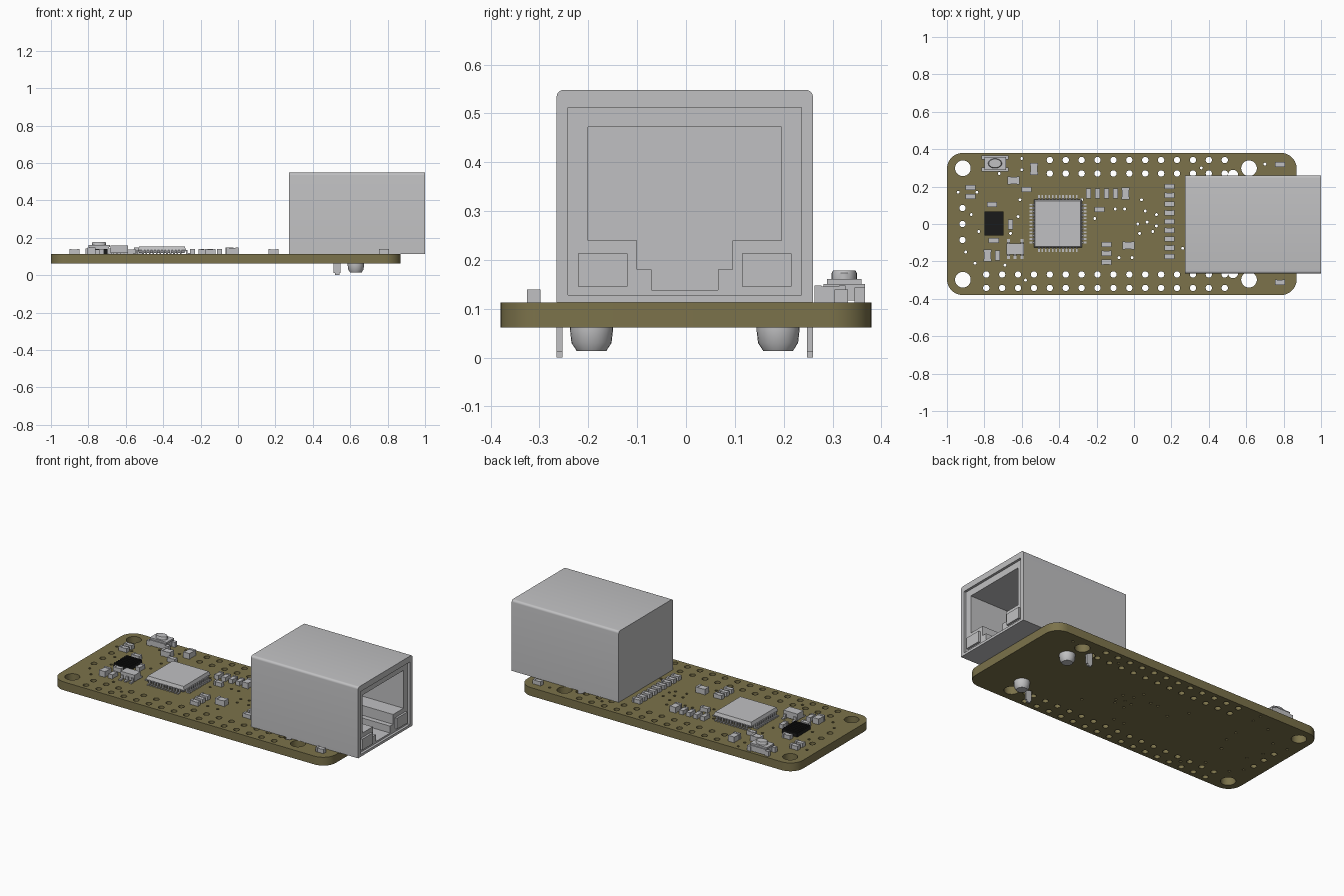
import bpy, bmesh, math
from mathutils import Matrix, Vector

cube = bpy.data.objects.get("Cube")
if cube:
    bpy.data.objects.remove(cube, do_unlink=True)


def material(name, rgb):
    m = bpy.data.materials.new(name)
    m.use_nodes = True
    m.diffuse_color = (*rgb, 1)
    m.node_tree.nodes["Principled BSDF"].inputs["Base Color"].default_value = (*rgb, 1)
    return m


GREY = material("component grey", (.53, .53, .54))
OLIVE = material("board olive", (.2, .17, .07))
BLACK = material("chip black", (.01, .01, .01))
TOP, BOTTOM = .113, .062      # faces of the board
MID = -.0025                  # centre line of the socket


def finish(name, bm, mat, smooth=True):
    bmesh.ops.recalc_face_normals(bm, faces=bm.faces)
    mesh = bpy.data.meshes.new(name)
    bm.to_mesh(mesh)
    bm.free()
    ob = bpy.data.objects.new(name, mesh)
    mesh.materials.append(mat)
    bpy.context.collection.objects.link(ob)
    if smooth:
        bpy.ops.object.select_all(action='DESELECT')
        ob.select_set(True)
        bpy.context.view_layer.objects.active = ob
        bpy.ops.object.shade_smooth_by_angle(angle=math.radians(35))
    return ob


def add_box(bm, x, y, z, sx, sy, sz):
    """Box centred on x, y with its underside at z."""
    m = Matrix.Translation((x, y, z + sz / 2)) @ Matrix.Diagonal((sx, sy, sz, 1))
    return bmesh.ops.create_cube(bm, size=1, matrix=m)["verts"]


def add_prism(bm, pts, start, end):
    """Profile in y, z swept along x."""
    f = bm.faces.new([bm.verts.new((start, u, v)) for u, v in pts])
    r = bmesh.ops.extrude_face_region(bm, geom=[f])["geom"]
    new = [g for g in r if isinstance(g, bmesh.types.BMVert)]
    bmesh.ops.translate(bm, verts=new, vec=(end - start, 0, 0))


def add_lathe(bm, x, y, profile, stretch=1, n=24):
    """Stack of rings (radius, z), closed at both ends."""
    rings = [[bm.verts.new((x + r * math.cos(i * math.tau / n),
                            y + r * stretch * math.sin(i * math.tau / n), z))
              for i in range(n)] for r, z in profile]
    for a, b in zip(rings, rings[1:]):
        for i in range(n):
            j = (i + 1) % n
            bm.faces.new((a[i], a[j], b[j], b[i]))
    bm.faces.new(rings[0])
    bm.faces.new(rings[-1])


def circle(x, y, r, n=20, start=0, sweep=math.tau):
    return [(x + r * math.cos(start + sweep * i / n),
             y + r * math.sin(start + sweep * i / n)) for i in range(n)]


# Circuit board: rounded outline with drilled holes
outline = []
for k, (x, y) in enumerate([(.785, .295), (-.915, .295), (-.915, -.295), (.785, -.295)]):
    outline += circle(x, y, .085, 10, k * math.pi / 2, math.pi / 2 * 10 / 9)
holes = [circle(x, s * .298, .042, 28) for x in (-.915, .615) for s in (1, -1)]
for i in range(16):
    x = -.79 + i * .085
    holes += [circle(x, -.27, .017), circle(x, -.342, .017)]
    if i > 3:
        holes += [circle(x, .27, .017), circle(x, .342, .017)]
holes += [circle(-.917, y, .017) for y in (-.085, 0, .085)]
holes += [circle(.53, s * .263, .027) for s in (1, -1)]
vias = [(-.94, .17), (-.84, .17), (-.87, .05), (-.83, -.04), (-.9, -.15), (-.85, -.21),
        (-.72, .27), (-.6, .35), (-.6, .29), (-.62, .04), (-.61, .13), (-.66, -.05),
        (-.69, -.22), (-.58, -.3), (.04, .13), (.06, .07), (.12, .05), (.07, .01), (.12, -.01),
        (.02, 0), (.1, -.04), (.03, -.05), (-.1, .08), (-.05, .08), (-.01, -.18),
        (-.08, -.18), (.26, -.13), (.36, .3), (.7, .32), (-.21, .03), (-.28, .13)]
holes += [circle(x, y, .008, 10) for x, y in vias]
curve = bpy.data.curves.new("board_profile", 'CURVE')
curve.dimensions = '2D'
curve.fill_mode = 'BOTH'
curve.extrude = (TOP - BOTTOM) / 2
for pts in [outline] + holes:
    s = curve.splines.new('POLY')
    s.points.add(len(pts) - 1)
    for p, (x, y) in zip(s.points, pts):
        p.co = (x, y, 0, 1)
    s.use_cyclic_u = True
temp = bpy.data.objects.new("board_profile", curve)
bpy.context.collection.objects.link(temp)
flat = bpy.data.meshes.new_from_object(temp.evaluated_get(bpy.context.evaluated_depsgraph_get()))
bm = bmesh.new()
bm.from_mesh(flat)
bmesh.ops.remove_doubles(bm, verts=bm.verts, dist=1e-5)
bmesh.ops.translate(bm, verts=bm.verts, vec=(0, 0, (TOP + BOTTOM) / 2))
bpy.data.objects.remove(temp)
bpy.data.curves.remove(curve)
bpy.data.meshes.remove(flat)
finish("circuit_board", bm, OLIVE)

# Network socket: rounded shell, shallow front recess and keyed cavity
w, h, r = .2625, .548, .014
bm = bmesh.new()
q = math.pi / 2
add_prism(bm, [(MID - w, TOP), (MID + w, TOP)]
          + circle(MID + w - r, h - r, r, 6, 0, q * 6 / 5)
          + circle(MID - w + r, h - r, r, 6, q, q * 6 / 5), .274, 1)
socket = finish("network_socket", bm, GREY)
half = [(.068, .138), (.068, .18), (.098, .18), (.098, .24), (.198, .24), (.198, .472)]
keyed = [(MID + u, v) for u, v in half] + [(MID - u, v) for u, v in reversed(half)]
frame = [(MID + a * .239, v) for a, v in ((-1, .128), (1, .128), (1, .512), (-1, .512))]
for name, pts, depth in (("recess_cutter", frame, .985), ("cavity_cutter", keyed, .45)):
    bm = bmesh.new()
    add_prism(bm, pts, depth, 1.1)
    cutter = finish(name, bm, GREY, False)
    cutter.hide_render = True
    mod = socket.modifiers.new(name, 'BOOLEAN')
    mod.operation, mod.solver, mod.object = 'DIFFERENCE', 'EXACT', cutter
    bpy.context.view_layer.objects.active = socket
    bpy.ops.object.modifier_apply(modifier=name)
    bpy.data.objects.remove(cutter)

# Indicator lamps, mounting pegs and shield tabs on both sides
for side, s in (("left", 1), ("right", -1)):
    bm = bmesh.new()
    add_box(bm, .99, MID + s * .168, .146, .016, .101, .067)
    finish(side + "_indicator_lamp", bm, GREY, False)
    bm = bmesh.new()
    add_lathe(bm, .63, MID + s * .191, [(.044, TOP), (.044, .056), (.041, .03), (.03, .013)])
    finish(side + "_mounting_peg", bm, GREY)
    bm = bmesh.new()
    add_box(bm, .53, MID + s * .2565, .012, .038, .012, TOP)
    add_box(bm, .53, MID + s * .2565, 0, .024, .012, .012)
    finish(side + "_shield_tab", bm, GREY, False)

# Main controller chip: bevelled body and twelve bent pins a side
cx, cy = -.407, .0025
bm = bmesh.new()
add_lathe(bm, 0, 0, [(.17, .118), (.182, .134), (.172, .154)], n=4)
bmesh.ops.rotate(bm, verts=bm.verts, cent=(0, 0, 0), matrix=Matrix.Rotation(math.pi / 4, 3, 'Z'))
bmesh.ops.translate(bm, verts=bm.verts, vec=(cx, cy, 0))
finish("controller_chip", bm, GREY, False)
bm = bmesh.new()
for k in range(4):
    turn = Matrix.Rotation(k * math.pi / 2, 3, 'Z')
    for i in range(12):
        t = (i - 5.5) * .0184
        v = add_box(bm, .142, t, TOP, .022, .009, .006) + add_box(bm, .132, t, TOP, .008, .009, .022)
        bmesh.ops.rotate(bm, verts=v, cent=(0, 0, 0), matrix=turn)
bmesh.ops.translate(bm, verts=bm.verts, vec=(cx, cy, 0))
finish("controller_pins", bm, GREY, False)

# Black memory chip with ribbed top
bm = bmesh.new()
add_box(bm, -.749, .0025, TOP, .102, .129, .022)
for i in range(7):
    add_box(bm, -.749, .0025 + (i - 3) * .019, .135, .102, .01, .004)
finish("memory_chip", bm, BLACK, False)

# Regulator: body with five legs
bm = bmesh.new()
add_box(bm, -.635, -.133, .118, .094, .058, .04)
for x, s in ((-.035, 1), (.035, 1), (-.035, -1), (0, -1), (.035, -1)):
    add_box(bm, x - .635, -.133 + s * .043, TOP, .016, .022, .008)
    add_box(bm, x - .635, -.133 + s * .033, TOP, .016, .008, .026)
finish("regulator", bm, GREY, False)

# Push button: base, cover plate, corner legs and oval plunger
bx, by = -.743, .324
bm = bmesh.new()
add_box(bm, bx, by, TOP + .004, .105, .085, .034)
add_box(bm, bx, by, .15, .115, .07, .011)
for sx in (1, -1):
    for sy in (1, -1):
        add_box(bm, bx + sx * .06, by + sy * .032, TOP, .026, .022, .03)
finish("button_base", bm, GREY, False)
bm = bmesh.new()
add_lathe(bm, bx, by, [(.037, .155), (.037, .173), (.033, .178)], .7)
finish("button_plunger", bm, GREY)

# Small two-terminal parts: x, y and whether they lie along x
small = [(-.875, .195, 1), (-.875, .147, 1), (-.76, .104, 1), (-.575, .184, 1), (-.66, -.003, 0),
         (-.75, -.088, 1), (-.73, -.168, 0), (-.184, .077, 1), (.78, .318, 1), (.78, -.312, 1)]
small += [(-.243 + i * .048, .163, 0) for i in range(4)]
small += [(-.147, -.11 - i * .047, 1) for i in range(3)]
small += [(.19, .2 - i * .0468, 1) for i in range(9)]
large = [(-.643, .233, 1), (-.535, .295, 0), (-.783, -.168, 0), (-.045, .163, 0), (-.03, -.115, 1)]
for name, spots, a, b, tall in (("small_resistors", small, .054, .028, .026),
                                ("large_capacitors", large, .064, .042, .035)):
    bm = bmesh.new()
    for x, y, along in spots:
        v = add_box(bm, 0, 0, TOP, a * .6, b * .92, tall * .92)
        for s in (1, -1):
            v += add_box(bm, s * a * .39, 0, TOP, a * .22, b, tall)
        if not along:
            bmesh.ops.rotate(bm, verts=v, cent=(0, 0, 0), matrix=Matrix.Rotation(q, 3, 'Z'))
        bmesh.ops.translate(bm, verts=v, vec=Vector((x, y, 0)))
    finish(name, bm, GREY, False)
